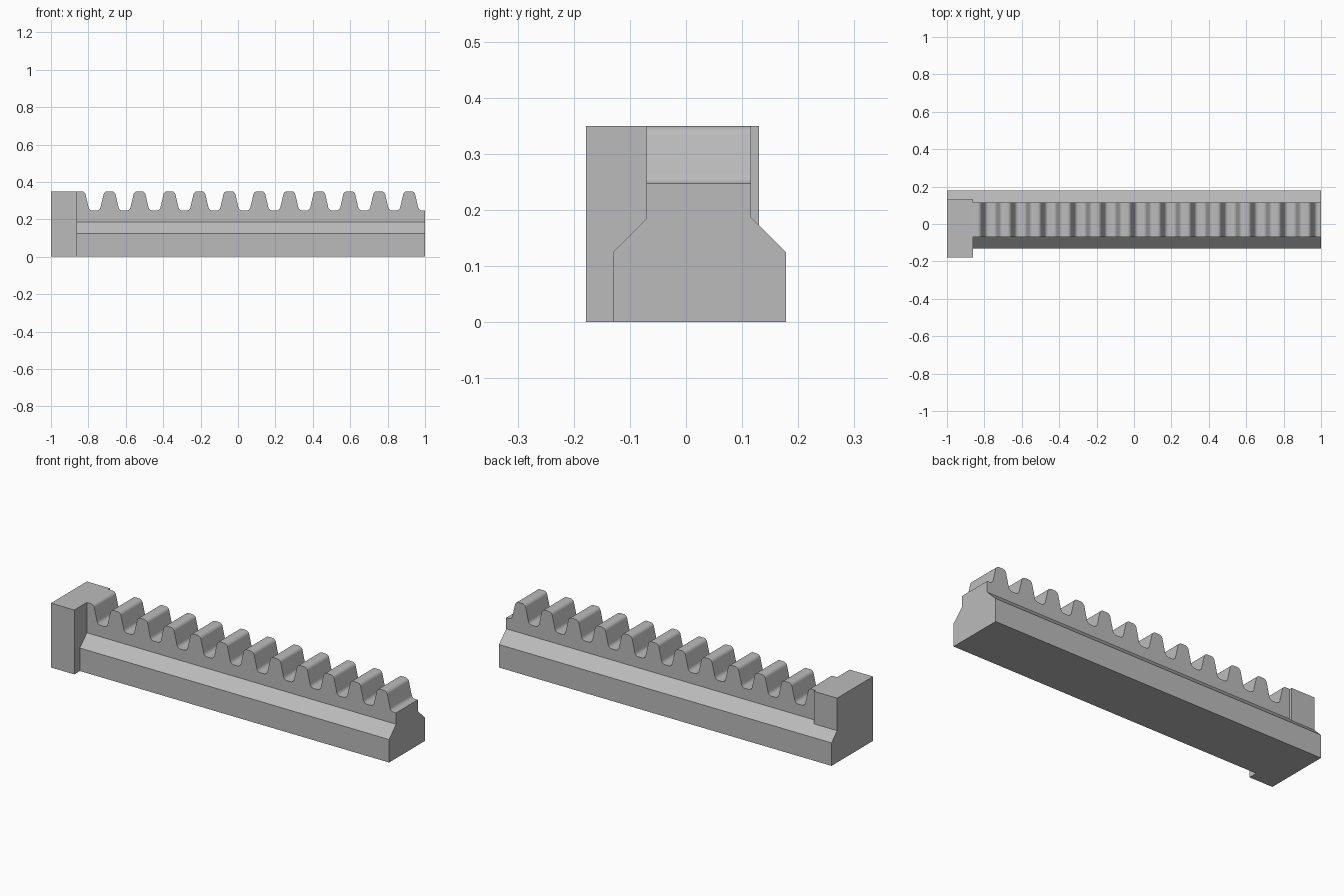
import bpy
import math
from mathutils import Vector

cube = bpy.data.objects.get("Cube")
if cube:
    bpy.data.objects.remove(cube, do_unlink=True)

steel = bpy.data.materials.new("grey steel")
steel.use_nodes = True
grey = (0.5, 0.5, 0.5, 1)
steel.diffuse_color = grey
steel.node_tree.nodes["Principled BSDF"].inputs["Base Color"].default_value = grey

START, END, HEIGHT, ROOT = -0.86, 1.0, 0.35, 0.247
PITCH, FIRST, TEETH = 0.1602, -0.847, 12


def extrude(name, points, start, end, place):
    """Prism from a closed 2D outline; place(u, v, depth) gives the 3D point."""
    n = len(points)
    verts = [place(u, v, d) for d in (start, end) for u, v in points]
    faces = [range(n), range(2 * n - 1, n - 1, -1)]
    faces += [(i, i + n, (i + 1) % n + n, (i + 1) % n) for i in range(n)]
    mesh = bpy.data.meshes.new(name)
    mesh.from_pydata(verts, [], [tuple(f) for f in faces])
    obj = bpy.data.objects.new(name, mesh)
    bpy.context.collection.objects.link(obj)
    bpy.context.view_layer.objects.active = obj
    bpy.ops.object.select_all(action='DESELECT')
    obj.select_set(True)
    bpy.ops.object.mode_set(mode='EDIT')
    bpy.ops.mesh.select_all(action='SELECT')
    bpy.ops.mesh.normals_make_consistent(inside=False)
    bpy.ops.object.mode_set(mode='OBJECT')
    mesh.materials.append(steel)
    return obj


def fillet(before, corner, after, radius, steps=8):
    """Points of an arc that rounds one corner of an outline."""
    a = (Vector(before) - Vector(corner)).normalized()
    b = (Vector(after) - Vector(corner)).normalized()
    half = a.angle(b) / 2
    centre = Vector(corner) + (a + b).normalized() * radius / math.sin(half)
    p = Vector(corner) + a * radius / math.tan(half) - centre
    q = Vector(corner) + b * radius / math.tan(half) - centre
    turn = p.angle_signed(q)
    arc = []
    for i in range(steps + 1):
        t = -turn * i / steps
        c, s = math.cos(t), math.sin(t)
        arc.append(tuple(centre + Vector((p.x * c - p.y * s, p.x * s + p.y * c))))
    return arc


def along_x(u, v, d):
    return (d, u, v)


def along_y(u, v, d):
    return (u, d, v)


# Rack bar: stepped cross-section swept along the length
section = [(-0.13, 0), (0.178, 0), (0.178, 0.125), (0.116, 0.187),
           (0.116, HEIGHT), (-0.07, HEIGHT), (-0.07, 0.185), (-0.13, 0.125)]
rack = extrude("toothed_rack", section, START, END, along_x)

# Tooth outline: rounded trapezoids repeated at the pitch
corners = []
for k in range(TEETH):
    x = FIRST + k * PITCH
    corners += [(x - 0.052, ROOT), (x - 0.028, HEIGHT + 0.0002),
                (x + 0.028, HEIGHT + 0.0002), (x + 0.052, ROOT)]
path = [(corners[0][0] - 0.1, ROOT)] + corners + [(END + 0.1, ROOT)]
outline = [path[0]]
for p, c, n in zip(path, path[1:], path[2:]):
    outline += fillet(p, c, n, 0.022)
outline += [path[-1], (END + 0.1, -0.1), (path[0][0], -0.1)]
cutter = extrude("tooth_cutter", outline, -0.3, 0.3, along_y)
cutter.hide_render = True

# Keep only the part of the bar inside the tooth outline
cut = rack.modifiers.new("teeth", 'BOOLEAN')
cut.operation = 'INTERSECT'
cut.solver = 'EXACT'
cut.object = cutter
bpy.ops.object.select_all(action='DESELECT')
rack.select_set(True)
bpy.context.view_layer.objects.active = rack
bpy.ops.object.modifier_apply(modifier=cut.name)
bpy.data.objects.remove(cutter, do_unlink=True)
bpy.ops.object.shade_smooth_by_angle(angle=math.radians(30))

# End stop: taller block that sticks out at the front
stop = [(-0.178, 0), (0.178, 0), (0.178, 0.125), (0.13, 0.173),
        (0.13, HEIGHT), (-0.178, HEIGHT)]
extrude("end_stop", stop, -1.0, START, along_x)
